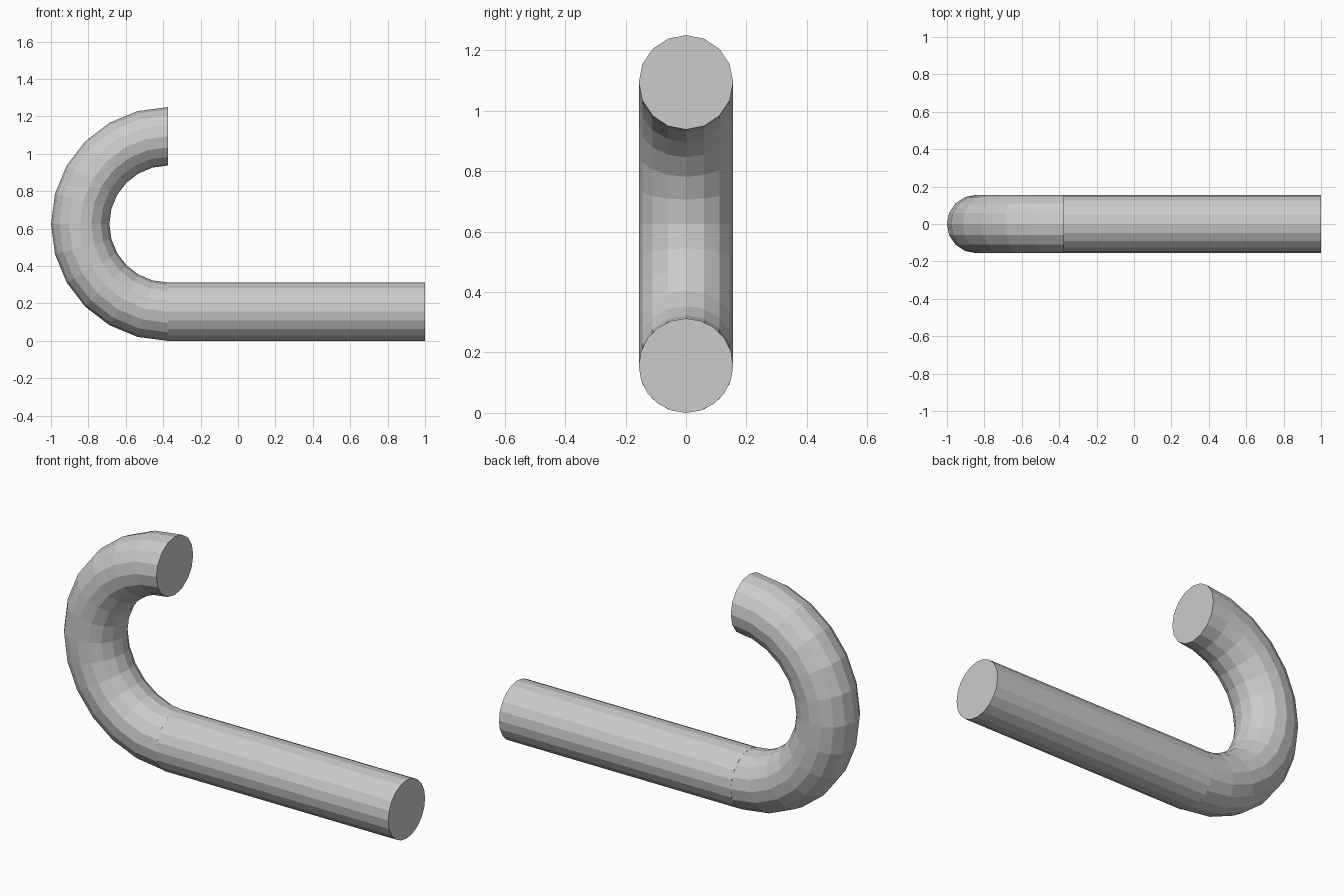
import bpy, bmesh
from math import pi
from mathutils import Matrix, Vector

if "Cube" in bpy.data.objects:
    bpy.data.objects.remove(bpy.data.objects["Cube"])

R = 0.15625            # pipe radius
BEND_X, BEND_Z = -0.375, 0.625   # centre of the half-turn


def turn_to_x(x):
    # local z axis laid along x, at the bottom run of the pipe
    return Matrix.Translation((x, 0, R)) @ Matrix.Rotation(pi / 2, 4, 'Y')


def finish(bm, name):
    bmesh.ops.recalc_face_normals(bm, faces=bm.faces)
    mesh = bpy.data.meshes.new(name)
    bm.to_mesh(mesh)
    bm.free()
    bpy.context.collection.objects.link(bpy.data.objects.new(name, mesh))


# Straight 20-sided rod
bm = bmesh.new()
length = 1 - BEND_X
bmesh.ops.create_cone(bm, cap_ends=True, segments=20, radius1=R, radius2=R,
                      depth=length, matrix=turn_to_x(BEND_X + length / 2))
finish(bm, "straight_rod")

# Half-turn bend: 16-sided ring spun in 12 steps, ends capped
bm = bmesh.new()
bmesh.ops.create_circle(bm, segments=16, radius=R, matrix=turn_to_x(BEND_X))
bmesh.ops.spin(bm, geom=bm.verts[:] + bm.edges[:], cent=Vector((BEND_X, 0, BEND_Z)),
               axis=Vector((0, 1, 0)), angle=pi, steps=12)
bmesh.ops.holes_fill(bm, edges=[e for e in bm.edges if e.is_boundary], sides=0)
finish(bm, "curved_hook")
